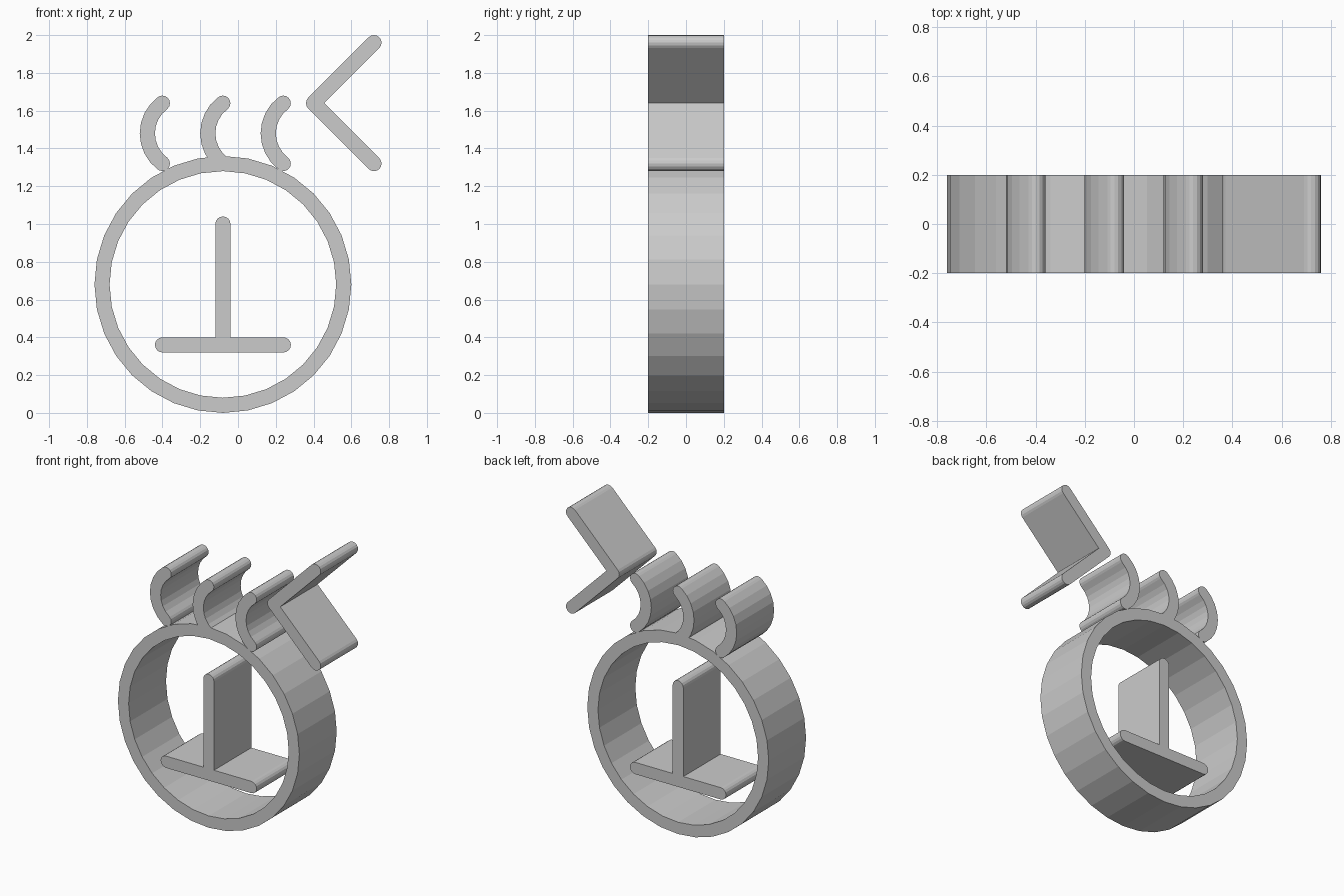
import bpy
import bmesh
from math import atan2, cos, pi, radians, sin
from mathutils import Vector

DEPTH = 0.4    # front to back
HALF = 0.04    # half the stroke width
MID = -0.08    # centre line of the ring
RING_Z = 0.68

if "Cube" in bpy.data.objects:
    bpy.data.objects.remove(bpy.data.objects["Cube"])

grey = bpy.data.materials.new("plain grey")
grey.use_nodes = True
colour = (0.6, 0.6, 0.6, 1)
grey.diffuse_color = colour
grey.node_tree.nodes["Principled BSDF"].inputs["Base Color"].default_value = colour


def arc(centre, radius, start, end, steps):
    """Points on an arc in the front plane."""
    return [Vector((centre[0] + radius * cos(start + (end - start) * i / steps),
                    centre[1] + radius * sin(start + (end - start) * i / steps)))
            for i in range(steps + 1)]


def extrude(name, bm):
    """Turn flat faces into a slab running front to back."""
    made = bmesh.ops.extrude_face_region(bm, geom=bm.faces[:])
    moved = [v for v in made["geom"] if isinstance(v, bmesh.types.BMVert)]
    bmesh.ops.translate(bm, verts=moved, vec=(0, DEPTH, 0))
    bmesh.ops.recalc_face_normals(bm, faces=bm.faces[:])
    mesh = bpy.data.meshes.new(name)
    bm.to_mesh(mesh)
    bm.free()
    mesh.materials.append(grey)
    obj = bpy.data.objects.new(name, mesh)
    bpy.context.scene.collection.objects.link(obj)
    return obj


def side(path):
    """Right-hand edge of a stroke, then the round cap at its end."""
    edge = []
    for i, p in enumerate(path[:-1]):
        ahead = (path[i + 1] - p).normalized()
        back = (p - path[i - 1]).normalized() if i else ahead
        a, b = (Vector((d.y, -d.x)) for d in (back, ahead))
        turn = back.x * ahead.y - back.y * ahead.x
        if turn > 0.5:      # round the outside of a sharp corner
            t = atan2(a.y, a.x)
            edge += arc(p, HALF, t, t + atan2(turn, back.dot(ahead)), 4)
        else:               # mitre everything else
            edge.append(p + (a + b) * HALF / (1 + a.dot(b)))
    d = path[-1] - path[-2]
    t = atan2(d.y, d.x)
    return edge + arc(path[-1], HALF, t - pi / 2, t + pi / 2, 8)


def stroke(name, points):
    """A thick line with round ends."""
    path = [Vector(p) for p in points]
    # each side starts where the opposite cap ended
    outline = side(path)[1:] + side(path[::-1])[1:]
    bm = bmesh.new()
    bm.faces.new([bm.verts.new((p.x, -DEPTH / 2, p.y)) for p in outline])
    return extrude(name, bm)


def ring(name, outer, inner, sides):
    bm = bmesh.new()
    loops = [[bm.verts.new((p.x, -DEPTH / 2, p.y))
              for p in arc((MID, RING_Z), r, 0, 2 * pi, sides)[:-1]]
             for r in (outer, inner)]
    for i in range(sides):
        j = (i + 1) % sides
        bm.faces.new((loops[0][i], loops[0][j], loops[1][j], loops[1][i]))
    return extrude(name, bm)


def unite(base, parts):
    """Weld touching parts into one clean solid."""
    bpy.context.view_layer.objects.active = base
    for part in parts:
        mod = base.modifiers.new("weld", 'BOOLEAN')
        mod.operation = 'UNION'
        mod.solver = 'EXACT'
        mod.object = part
        bpy.ops.object.modifier_apply(modifier=mod.name)
        bpy.data.objects.remove(part)


# ring with three curved strands standing on top
band = ring("ring_with_strands", 0.68, 0.6, 32)
strands = [stroke("strand", arc((MID + 0.12 + shift, 1.48), 0.2,
                                radians(127), radians(233), 8))
           for shift in (-0.32, 0, 0.32)]
unite(band, strands)

# upside-down T inside the ring
base_bar = stroke("base_bar_with_post", [(MID - 0.32, 0.36), (MID + 0.32, 0.36)])
unite(base_bar, [stroke("post", [(MID, 0.36), (MID, 1.0)])])

# loose chevron at the upper left
stroke("chevron", [(0.72, 1.96), (0.4, 1.64), (0.72, 1.32)])
